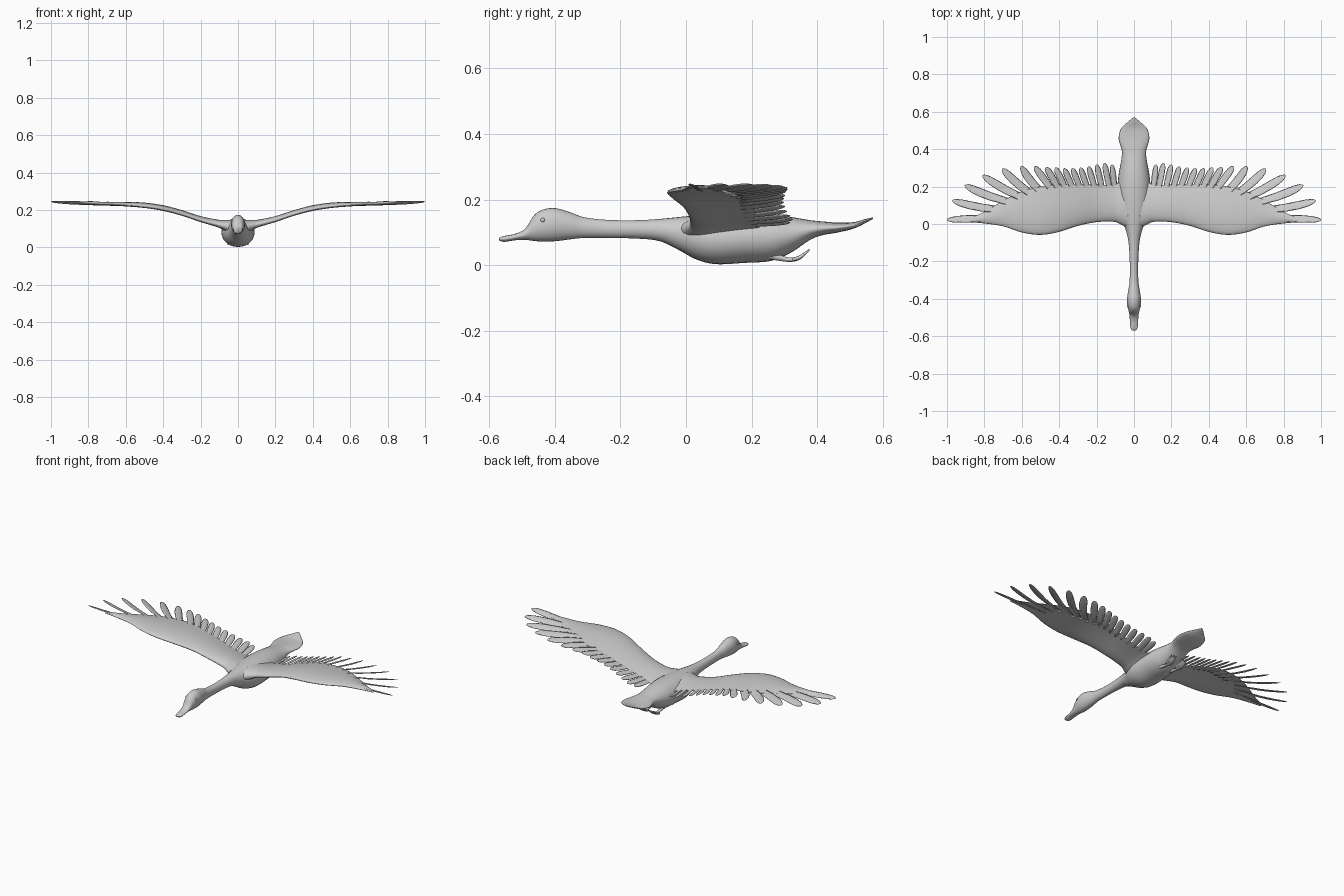
import bpy, bmesh, math
from mathutils import Vector


def smooth_rows(rows, n):
    """Catmull-Rom interpolation of a table of stations."""
    out = []
    for i in range(len(rows) - 1):
        p = [rows[max(0, min(len(rows) - 1, i + k))] for k in (-1, 0, 1, 2)]
        for s in range(n):
            t = s / n
            out.append([0.5 * (2 * b + (c - a) * t + (2 * a - 5 * b + 4 * c - d) * t * t
                               + (3 * b - a - 3 * c + d) * t ** 3) for a, b, c, d in zip(*p)])
    out.append(list(rows[-1]))
    return out


def loft(bm, rings):
    """Skin a list of closed rings and cap both ends."""
    vs = [[bm.verts.new(p) for p in r] for r in rings]
    n = len(vs[0])
    for a, b in zip(vs, vs[1:]):
        for i in range(n):
            bm.faces.new((a[i], a[(i + 1) % n], b[(i + 1) % n], b[i]))
    bm.faces.new(vs[0])
    bm.faces.new(vs[-1])


def finish(bm, name, mirror=False):
    bmesh.ops.recalc_face_normals(bm, faces=bm.faces)
    me = bpy.data.meshes.new(name)
    bm.to_mesh(me)
    bm.free()
    ob = bpy.data.objects.new(name, me)
    bpy.context.collection.objects.link(ob)
    for p in me.polygons:
        p.use_smooth = True
    if mirror:
        ob.modifiers.new("mirror", 'MIRROR').use_axis = (True, False, False)
    return ob


def tube(bm, rows, x=0.0, n=24, steps=5):
    """Elliptical tube along y from rows of (y, z bottom, z top, half width)."""
    rings = []
    for y, lo, hi, w in smooth_rows(rows, steps):
        c, h = (lo + hi) / 2, (hi - lo) / 2
        rings.append([(x + w * math.cos(2 * math.pi * i / n), y,
                       c + h * math.sin(2 * math.pi * i / n)) for i in range(n)])
    loft(bm, rings)


# Bill, head, neck, body and tail in one skin
bm = bmesh.new()
tube(bm, [
    (-0.57, .076, .083, .010), (-.555, .071, .089, .019), (-.52, .076, .096, .022),
    (-.49, .077, .112, .024), (-.465, .074, .150, .029), (-.44, .072, .168, .035),
    (-.40, .073, .174, .037), (-.35, .079, .160, .030), (-.31, .083, .146, .024),
    (-.24, .083, .138, .022), (-.15, .081, .137, .025), (-.08, .073, .141, .032),
    (-.02, .045, .147, .048), (.03, .018, .152, .070), (.09, .003, .156, .086),
    (.18, .007, .158, .089), (.26, .013, .155, .083), (.32, .038, .147, .072),
    (.38, .078, .137, .064), (.42, .092, .133, .073), (.46, .099, .130, .082),
    (.51, .111, .131, .070), (.545, .127, .140, .034), (.57, .141, .146, .004)])
finish(bm, "body")

# Eyes
bm = bmesh.new()
bmesh.ops.create_uvsphere(bm, u_segments=12, v_segments=8, radius=.007)
bmesh.ops.translate(bm, verts=bm.verts, vec=(.031, -.437, .137))
finish(bm, "eyes", True)

# Wing stations: x, leading y, trailing y, centre z, thickness
WING = smooth_rows([
    (.03, -.025, .25, .105, .085), (.075, .000, .225, .115, .062), (.11, .012, .21, .124, .046),
    (.20, .010, .21, .147, .036), (.30, -.010, .21, .180, .034), (.40, -.042, .21, .206, .034),
    (.50, -.058, .20, .221, .032), (.60, -.045, .175, .227, .026), (.70, -.012, .125, .231, .018),
    (.80, .003, .065, .234, .012), (.88, .010, .030, .235, .005)], 5)


def wing_z(x):
    for a, b in zip(WING, WING[1:]):
        if x <= b[0]:
            return a[3] + (b[3] - a[3]) * (x - a[0]) / (b[0] - a[0])
    return WING[-1][3]


bm = bmesh.new()
rings = []
for x, le, te, z, th in WING:
    ring = []
    for i in range(24):
        a = 2 * math.pi * i / 24
        u = (1 - math.cos(a)) / 2
        half = .62 * th * math.sin(a) * (.6 + .4 * math.cos(a))
        ring.append((x, le + (te - le) * u, z + half + .006 * math.sin(math.pi * u)))
    rings.append(ring)
loft(bm, rings)
finish(bm, "wings", True)

# Flight feathers: visible root x, y, then tip x, y, half width
FEATHERS = [
    (.105, .21, .118, .318, .017), (.135, .21, .158, .326, .018), (.175, .21, .200, .318, .018),
    (.215, .21, .243, .308, .018), (.255, .21, .287, .302, .018), (.295, .21, .330, .298, .018),
    (.335, .21, .374, .298, .018), (.375, .21, .420, .302, .019), (.415, .21, .470, .304, .020),
    (.455, .205, .532, .308, .021), (.505, .195, .605, .308, .023), (.565, .185, .705, .295, .024),
    (.625, .165, .810, .260, .024), (.680, .130, .905, .207, .024), (.720, .085, .972, .125, .023),
    (.740, .035, 1.00, .022, .021)]
SHAPE = [(0, .7), (.25, .85), (.5, .97), (.7, 1), (.85, .9), (.94, .66), (.985, .33), (1, .05)]

bm = bmesh.new()
for k, (rx, ry, tx, ty, w) in enumerate(FEATHERS):
    root, tip = Vector((rx, ry, 0)), Vector((tx, ty, 0))
    base = root - (tip - root) * (.3 if k > 12 else .55)
    side = (tip - base).normalized().cross(Vector((0, 0, 1)))
    roll = math.radians(20)
    across = side * math.cos(roll) + Vector((0, 0, math.sin(roll)))
    up = Vector((0, 0, 1))
    rise = .004 if k < 8 else .010
    zb, zt = wing_z(base.x), wing_z(tip.x)
    rings = []
    for t, s in SHAPE:
        c = base.lerp(tip, t)
        c += side * (.012 * math.sin(math.pi * t)) * (k > 9 and k < 15)
        c.z = zb + (zt - zb) * t + rise * t * t
        rings.append([c + across * (w * s * math.cos(i * math.pi / 4))
                      + up * (.0035 * s * math.sin(i * math.pi / 4)) for i in range(8)])
    loft(bm, rings)
finish(bm, "flight_feathers", True)

# Tucked legs and webbed feet trailing under the tail
bm = bmesh.new()
tube(bm, [(.24, .020, .050, .014), (.28, .014, .034, .010), (.31, .010, .024, .009),
          (.335, .012, .025, .014), (.355, .022, .032, .020), (.372, .040, .046, .019)],
     x=.035, n=12, steps=3)
# Outer toes
for dx in (-.016, 0, .016):
    tube(bm, [(.325, .012, .022, .005), (.350, .019, .032, .005), (.376, .043, .050, .003)],
         x=.035 + dx, n=8, steps=3)
finish(bm, "feet", True)
